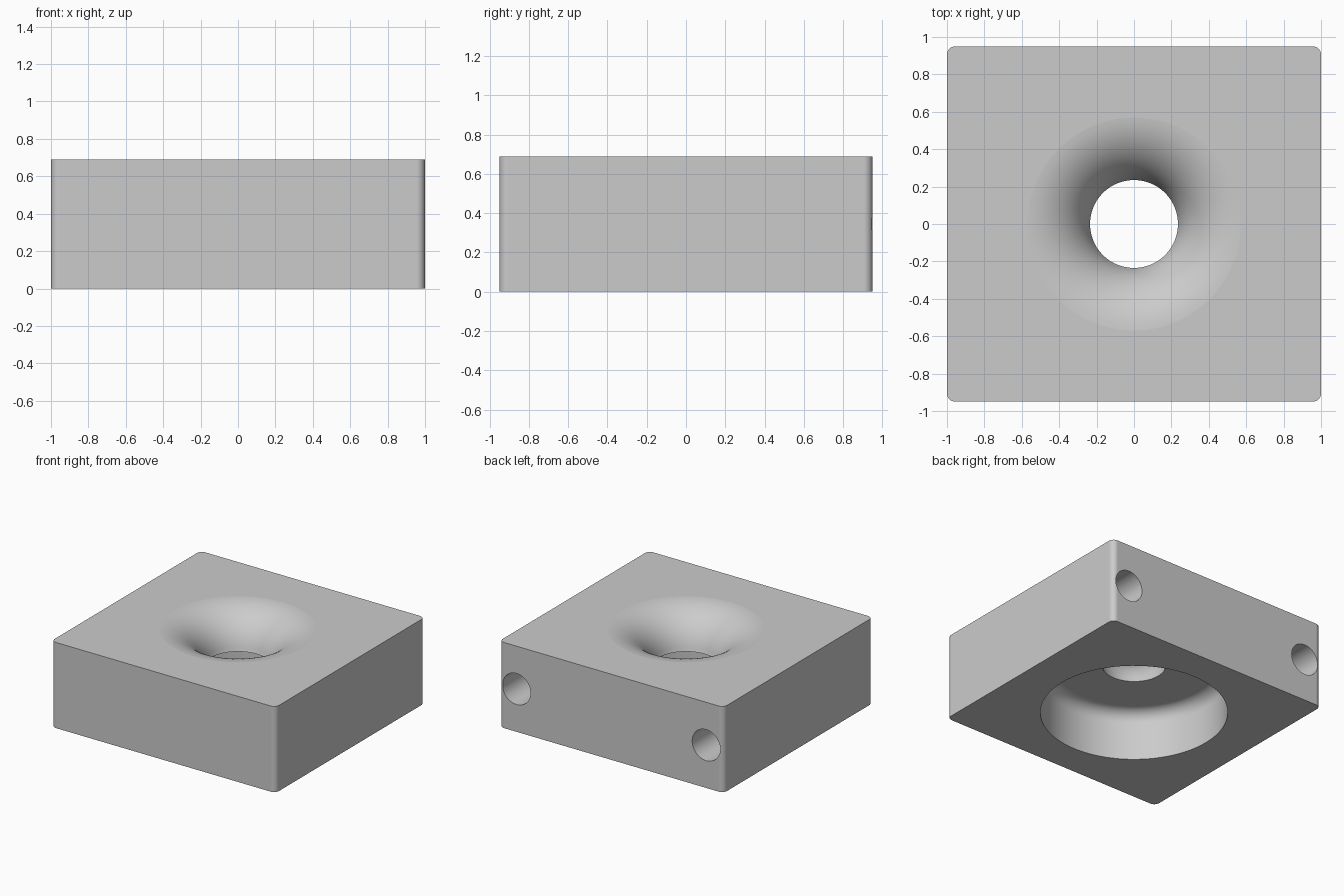
import bpy, bmesh
from math import sin, cos, pi, radians
from mathutils import Matrix, Vector

cube = bpy.data.objects.get("Cube")
if cube:
    bpy.data.objects.remove(cube, do_unlink=True)

HALF_X, HALF_Y, HEIGHT = 1.0, 0.95, 0.69

grey = bpy.data.materials.new("light_grey")
grey.use_nodes = True
grey.diffuse_color = (0.6, 0.6, 0.6, 1)
grey.node_tree.nodes["Principled BSDF"].inputs["Base Color"].default_value = (0.6, 0.6, 0.6, 1)


def make_object(name, bm):
    bmesh.ops.recalc_face_normals(bm, faces=bm.faces)
    mesh = bpy.data.meshes.new(name)
    bm.to_mesh(mesh)
    bm.free()
    mesh.materials.append(grey)
    obj = bpy.data.objects.new(name, mesh)
    bpy.context.collection.objects.link(obj)
    return obj


def arc(cx, cz, r, start, end, steps):
    """Points on a circle in the radius/height plane, angles in degrees."""
    angles = [radians(start + (end - start) * i / steps) for i in range(steps + 1)]
    return [(cx + r * cos(a), cz + r * sin(a)) for a in angles]


def revolved(name, profile, steps=96):
    bm = bmesh.new()
    verts = [bm.verts.new((r, 0, z)) for r, z in profile]
    edges = [bm.edges.new(pair) for pair in zip(verts, verts[1:])]
    bmesh.ops.spin(bm, geom=verts + edges, cent=(0, 0, 0), axis=(0, 0, 1),
                   angle=2 * pi, steps=steps)
    bmesh.ops.remove_doubles(bm, verts=bm.verts, dist=1e-5)
    return make_object(name, bm)


# Block with rounded upright corners
bm = bmesh.new()
bmesh.ops.create_cube(bm, size=1, matrix=Matrix.Translation((0, 0, HEIGHT / 2))
                      @ Matrix.Diagonal((2 * HALF_X, 2 * HALF_Y, HEIGHT, 1)))
upright = [e for e in bm.edges if abs(e.verts[0].co.z - e.verts[1].co.z) > 0.1]
bmesh.ops.bevel(bm, geom=upright, offset=0.045, segments=8, profile=0.5, affect='EDGES')
block = make_object("block", bm)

# Round recess below, opening through a flared throat on top
ceiling = 0.40
profile = [(0, -0.1), (0.69, -0.1)]
profile += arc(0.59, ceiling - 0.1, 0.1, 0, 90, 10)
profile += arc(0.59, 0.33, 0.36, 169, 94, 25)
profile[-26] = (0.235, ceiling)
profile += [(0.62, 0.695), (0.62, 0.8), (0, 0.8)]
cutters = [revolved("recess_and_throat_cutter", profile)]

# Two blind bores in the back
for side, x in (("left", 0.845), ("right", -0.845)):
    bm = bmesh.new()
    place = Matrix.Translation((x, 0.6, 0.345)) @ Matrix.Rotation(pi / 2, 4, 'X')
    bmesh.ops.create_cone(bm, cap_ends=True, segments=48, radius1=0.125,
                          radius2=0.125, depth=0.9, matrix=place)
    cutters.append(make_object(side + "_bore_cutter", bm))

# Cut the block
bpy.ops.object.select_all(action='DESELECT')
block.select_set(True)
bpy.context.view_layer.objects.active = block
for cutter in cutters:
    cutter.hide_render = True
    mod = block.modifiers.new(cutter.name, 'BOOLEAN')
    mod.operation = 'DIFFERENCE'
    mod.solver = 'EXACT'
    mod.object = cutter
    bpy.ops.object.modifier_apply(modifier=mod.name)
    bpy.data.objects.remove(cutter, do_unlink=True)

# Smooth curves, crisp edges and flat faces
bpy.ops.object.shade_smooth_by_angle(angle=radians(30))
weighted = block.modifiers.new("flat_face_normals", 'WEIGHTED_NORMAL')
weighted.keep_sharp = True
